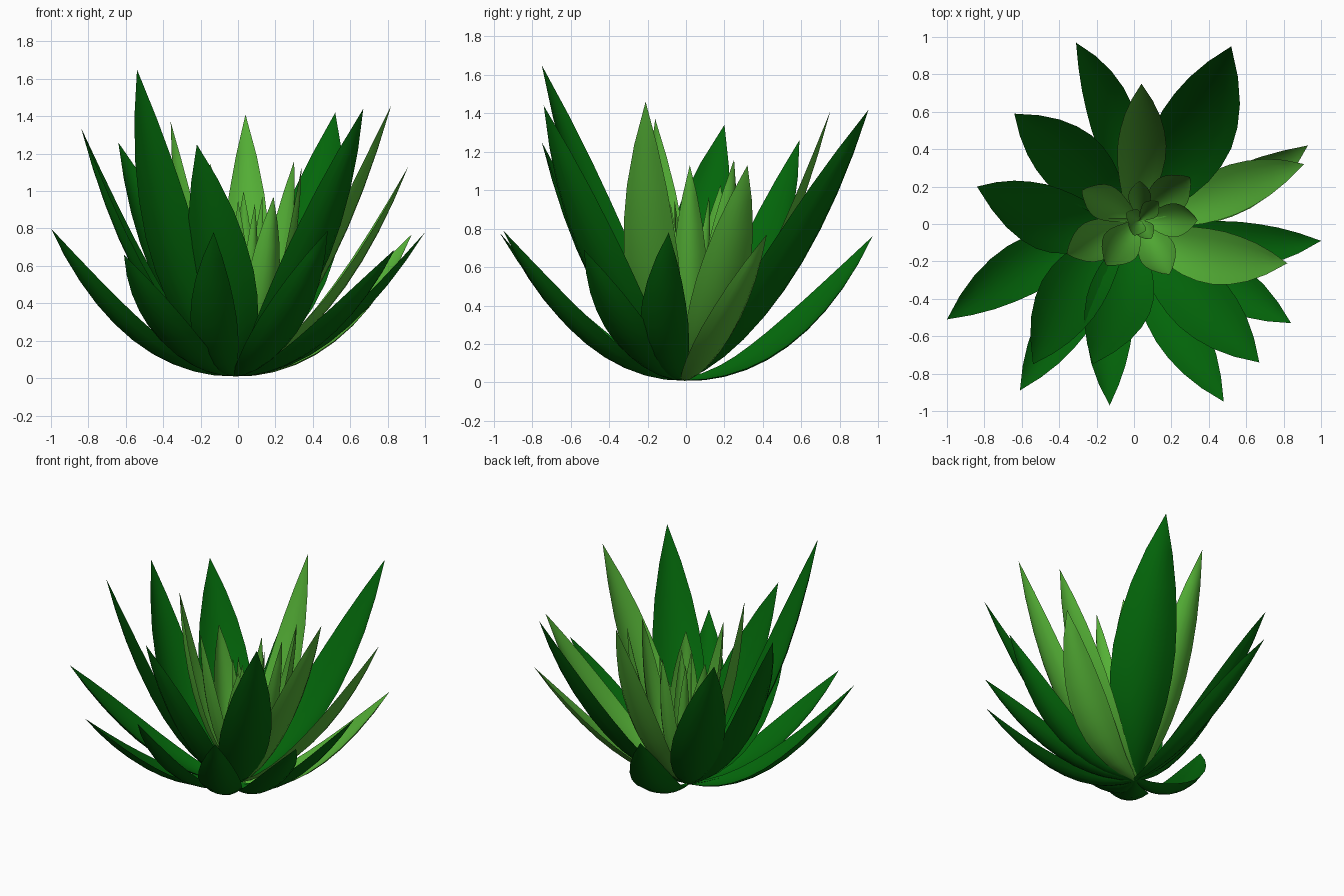
import bpy
import bmesh
from math import radians
from mathutils import Quaternion, Vector

cube = bpy.data.objects.get("Cube")
if cube:
    bpy.data.objects.remove(cube, do_unlink=True)


def make_material(name, colour):
    mat = bpy.data.materials.new(name)
    mat.use_nodes = True
    mat.diffuse_color = colour
    mat.node_tree.nodes["Principled BSDF"].inputs["Base Color"].default_value = colour
    return mat


dark_green = make_material("dark green", (0.001, 0.132, 0.003, 1))
light_green = make_material("light green", (0.088, 0.43, 0.036, 1))

UP = Vector((0, 0, 1))
OUTLINE = [0.16, 0.36, 0.57, 0.76, 0.91, 0.99, 1, 0.91, 0.73, 0.43]  # relative width, base to tip
ACROSS = [i / 3 - 1 for i in range(7)]


def make_leaf(name, tip, width, sway=0, roll=0, *, root, reach, rise, cup, mat):
    """Cupped, pointed leaf that sweeps outward from the root, then up to the tip.
    Sway shifts the middle of the leaf sideways, roll turns it about its length."""
    root, tip = Vector(root), Vector(tip)
    span = tip - root
    flat = Vector((span.x, span.y, 0))
    side_axis = flat.normalized().cross(UP)
    bend = root + flat * reach + UP * span.z * rise + side_axis * sway * 2

    bm = bmesh.new()
    rings = []
    for i, relative in enumerate(OUTLINE):
        t = i / len(OUTLINE)
        centre = root * (1 - t) ** 2 + bend * 2 * t * (1 - t) + tip * t * t
        along = ((bend - root) * (1 - t) + (tip - bend) * t).normalized()
        side = (side_axis - along * side_axis.dot(along)).normalized()
        side = Quaternion(along, radians(roll)) @ side
        normal = side.cross(along)
        half = width * relative / 2

        def point(u, thickness):
            lift = cup * u * u - thickness * (1 - u * u)
            return bm.verts.new(centre + (side * u + normal * lift) * half)

        inner = [point(u, 0) for u in ACROSS]
        outer = [point(u, 0.1) for u in reversed(ACROSS[1:-1])]
        rings.append(inner + outer)

    # Skin between rings, then close the point and the foot
    count = len(rings[0])
    for a, b in zip(rings, rings[1:]):
        for j in range(count):
            k = (j + 1) % count
            bm.faces.new((a[j], a[k], b[k], b[j]))
    point_vert = bm.verts.new(tip)
    for j in range(count):
        bm.faces.new((rings[-1][j], rings[-1][(j + 1) % count], point_vert))
    bm.faces.new(rings[0])
    bmesh.ops.recalc_face_normals(bm, faces=bm.faces)

    mesh = bpy.data.meshes.new(name)
    bm.to_mesh(mesh)
    bm.free()
    mesh.materials.append(mat)
    leaf = bpy.data.objects.new(name, mesh)
    bpy.context.collection.objects.link(leaf)
    bpy.ops.object.select_all(action="DESELECT")
    leaf.select_set(True)
    bpy.context.view_layer.objects.active = leaf
    bpy.ops.object.shade_smooth_by_angle(angle=0.7)


def make_whorl(name, leaves, **shape):
    for i, (x, y, z, *form) in enumerate(leaves, 1):
        make_leaf(f"{name}_{i}", (x, y, z), *form, **shape)


FOOT = (-0.02, -0.01, 0.012)
HEART = (0.03, 0.02, 0.05)

# Each leaf: tip x, y, z, width, then optional sideways sway and roll in degrees
# Low spreading leaves
make_whorl("low_leaf", [
    (-0.31, 0.97, 0.76, 0.26, 0.06, 18),
    (-1, -0.51, 0.8, 0.29, 0.06),
    (-0.61, -0.89, 0.66, 0.27, 0.01),
    (-0.13, -0.97, 0.78, 0.25, 0.05),
    (0.48, -0.95, 0.79, 0.28, 0.03),
    (0.84, -0.53, 0.69, 0.27),
    (1, -0.09, 0.78, 0.25, 0.06),
], root=FOOT, reach=0.5, rise=0, cup=0.32, mat=dark_green)

# Tall broad leaves
make_whorl("tall_leaf", [
    (0.52, 0.95, 1.42, 0.42, 0.06),
    (-0.64, 0.59, 1.26, 0.35, 0.03),
    (-0.84, 0.2, 1.34, 0.35, -0.08, 8),
    (-0.54, -0.75, 1.65, 0.34, 0.05),
    (-0.22, -0.75, 1.25, 0.35, -0.05),
    (0.67, -0.74, 1.44, 0.34, 0.01),
], root=FOOT, reach=0.53, rise=0.15, cup=0.3, mat=dark_green)

# Young pale leaves
make_whorl("pale_low_leaf", [(0.93, 0.42, 0.77, 0.25, 0.05, 15)],
           root=FOOT, reach=0.5, rise=0, cup=0.32, mat=light_green)
make_whorl("pale_leaf", [
    (0.91, 0.32, 1.13, 0.27, 0.01, -14),
    (0.82, -0.21, 1.46, 0.29, 0.06),
    (0.04, 0.75, 1.41, 0.26, 0.03),
], root=FOOT, reach=0.55, rise=0.15, cup=0.3, mat=light_green)

# Upright inner leaves
make_whorl("inner_leaf", [
    (-0.36, -0.16, 1.37, 0.22),
    (-0.28, 0.18, 1.03, 0.19),
    (0.3, 0.25, 1.16, 0.21),
    (0.34, 0.02, 1.13, 0.18),
    (-0.15, -0.22, 1.15, 0.21),
    (0.19, -0.27, 0.97, 0.2),
], root=HEART, reach=0.85, rise=0.22, cup=0.5, mat=light_green)

# Small leaves at the heart
make_whorl("heart_leaf", [
    (0.03, 0.23, 1, 0.12),
    (0.13, 0.12, 0.97, 0.1),
    (0.09, -0.08, 0.93, 0.1),
    (-0.04, 0.06, 0.9, 0.09),
    (0, -0.06, 0.95, 0.1),
], root=HEART, reach=0.9, rise=0.25, cup=0.55, mat=light_green)
